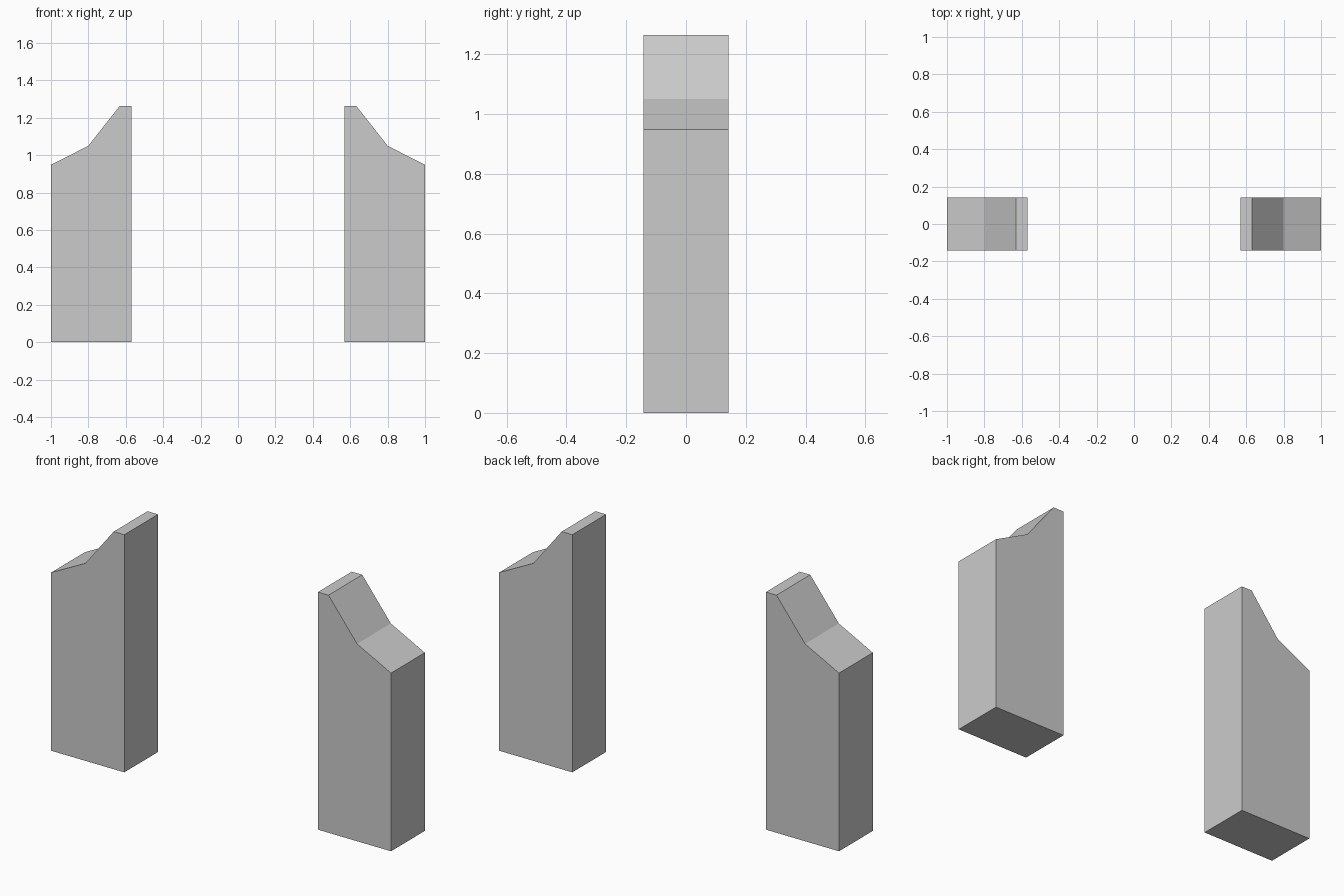
import bpy
import bmesh

if "Cube" in bpy.data.objects:
    bpy.data.objects.remove(bpy.data.objects["Cube"])

HALF_DEPTH = 0.142

# Front outline of the right-hand post: (x, z)
PROFILE = [(0.57, 0), (1.0, 0), (1.0, 0.948), (0.8, 1.05), (0.632, 1.264), (0.57, 1.264)]


def make_post(name, side):
    """Extrude the outline through the depth; side is 1 (right) or -1 (left)."""
    bm = bmesh.new()
    front = bm.faces.new([bm.verts.new((side * x, -HALF_DEPTH, z)) for x, z in PROFILE])
    ext = bmesh.ops.extrude_face_region(bm, geom=[front], use_keep_orig=True)
    back = [v for v in ext["geom"] if isinstance(v, bmesh.types.BMVert)]
    bmesh.ops.translate(bm, verts=back, vec=(0, 2 * HALF_DEPTH, 0))
    bmesh.ops.recalc_face_normals(bm, faces=bm.faces[:])
    mesh = bpy.data.meshes.new(name)
    bm.to_mesh(mesh)
    bm.free()
    bpy.context.collection.objects.link(bpy.data.objects.new(name, mesh))


# Mirrored pair of posts
make_post("right_post", 1)
make_post("left_post", -1)
